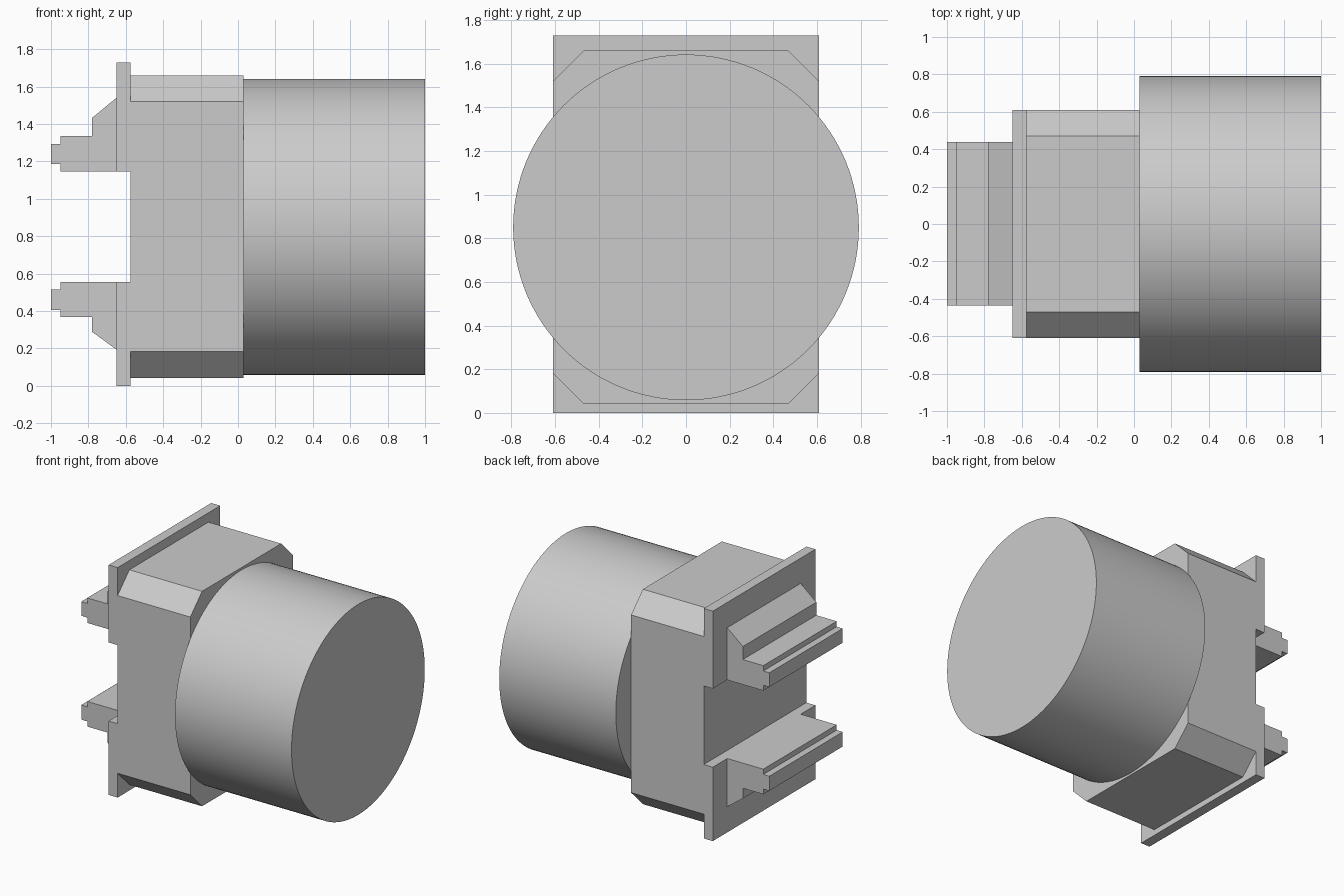
import bpy
import bmesh
import math
from mathutils import Vector

if "Cube" in bpy.data.objects:
    bpy.data.objects.remove(bpy.data.objects["Cube"], do_unlink=True)

GREY = (0.6, 0.6, 0.6)
plastic = bpy.data.materials.new("light grey")
plastic.use_nodes = True
plastic.diffuse_color = (*GREY, 1)
plastic.node_tree.nodes["Principled BSDF"].inputs["Base Color"].default_value = (*GREY, 1)


def extrude(name, outline, offset):
    """Closed solid swept from a planar outline along an offset."""
    bm = bmesh.new()
    face = bm.faces.new([bm.verts.new(p) for p in outline])
    swept = bmesh.ops.extrude_face_region(bm, geom=[face])["geom"]
    moved = [v for v in swept if isinstance(v, bmesh.types.BMVert)]
    bmesh.ops.translate(bm, verts=moved, vec=Vector(offset))
    bmesh.ops.recalc_face_normals(bm, faces=bm.faces)
    mesh = bpy.data.meshes.new(name)
    bm.to_mesh(mesh)
    bm.free()
    mesh.materials.append(plastic)
    obj = bpy.data.objects.new(name, mesh)
    bpy.context.collection.objects.link(obj)
    return obj


HALF = 0.61              # half width of the housing
BACK, FRONT = -0.575, 0.03
PLATE = -0.65            # outer face of the mounting plates

# Housing block with chamfered long edges
low, high, cut = 0.043, 1.66, 0.14
half_outline = [(HALF - cut, low), (HALF, low + cut), (HALF, high - cut), (HALF - cut, high)]
outline = half_outline + [(-y, z) for y, z in reversed(half_outline)]
extrude("housing", [(BACK, y, z) for y, z in outline], (FRONT - BACK, 0, 0))

# Round barrel
radius, mid = 0.792, 0.85
bpy.ops.mesh.primitive_cylinder_add(vertices=128, radius=radius, depth=1 - FRONT,
                                    location=((1 + FRONT) / 2, 0, mid),
                                    rotation=(0, math.pi / 2, 0))
barrel = bpy.context.object
barrel.name = "barrel"
barrel.data.materials.append(plastic)
bpy.ops.object.shade_smooth_by_angle(angle=math.radians(30))

# Mounting plates and stepped rails: plate inner and outer edge, tip edges,
# outer rail edge, then the two heights of the sloping brace
for side, inner, edge, tip_in, tip_out, rail, brace, root in (
        ("lower", 0.556, 0.0, 0.516, 0.406, 0.367, 0.289, 0.194),
        ("upper", 1.147, 1.73, 1.187, 1.294, 1.335, 1.433, 1.54)):
    extrude(side + "_plate",
            [(x, -HALF, z) for x, z in ((BACK, inner), (PLATE, inner), (PLATE, edge), (BACK, edge))],
            (0, 2 * HALF, 0))
    profile = [(PLATE, inner), (-0.95, inner), (-0.95, tip_in), (-1, tip_in), (-1, tip_out),
               (-0.95, tip_out), (-0.95, rail), (-0.78, rail), (-0.78, brace), (PLATE, root)]
    extrude(side + "_rail", [(x, -0.435, z) for x, z in profile], (0, 0.873, 0))
